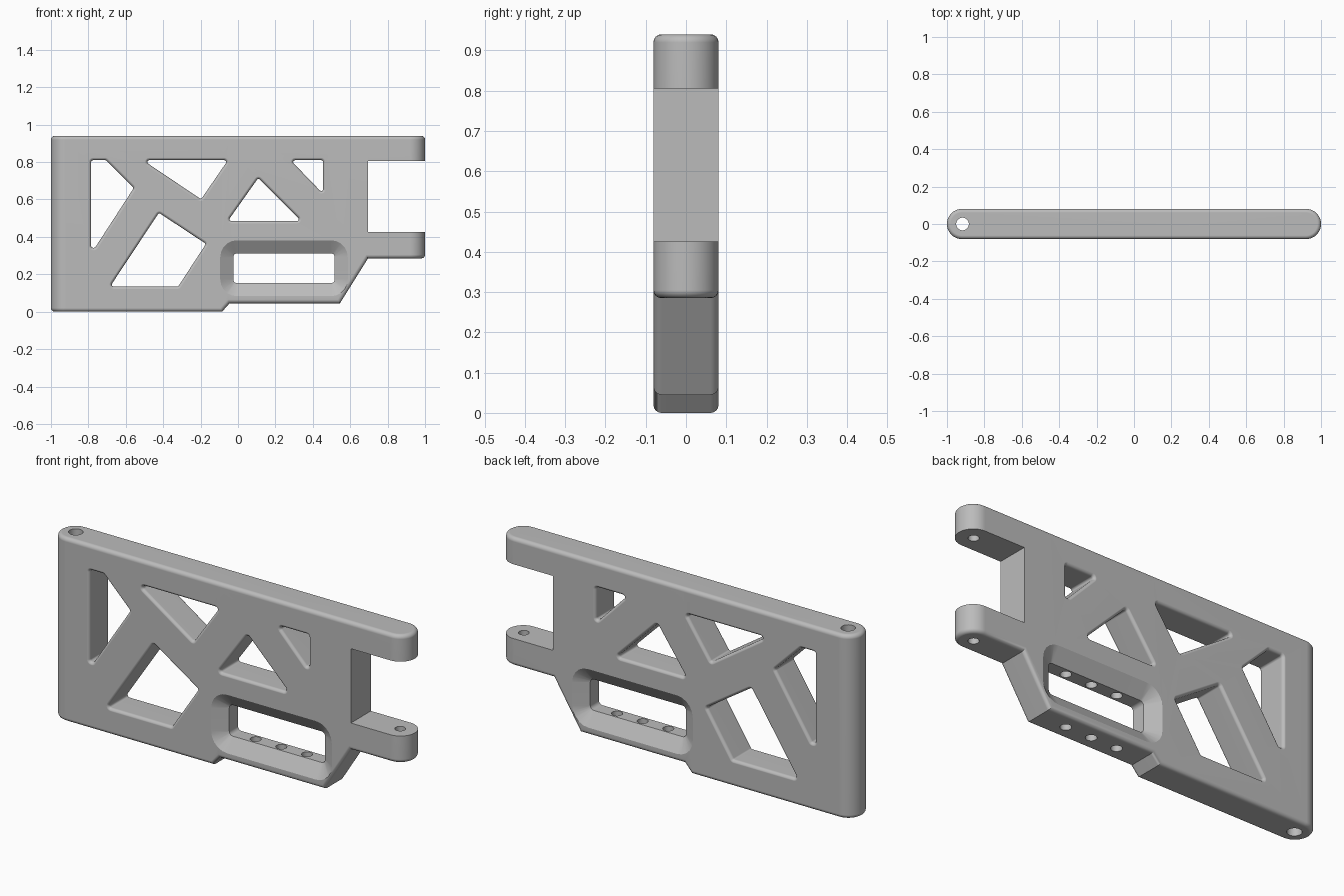
import bpy, bmesh, math

HALF = 0.081      # half thickness of the plate
TOP = 0.94
FILLET = 0.016

if "Cube" in bpy.data.objects:
    bpy.data.objects.remove(bpy.data.objects["Cube"])

grey = bpy.data.materials.new("light_grey")
grey.use_nodes = True
colour = (0.5, 0.5, 0.5, 1)
grey.diffuse_color = colour
grey.node_tree.nodes["Principled BSDF"].inputs["Base Color"].default_value = colour


def finish(bm, name):
    bmesh.ops.recalc_face_normals(bm, faces=bm.faces[:])
    mesh = bpy.data.meshes.new(name)
    bm.to_mesh(mesh)
    bm.free()
    ob = bpy.data.objects.new(name, mesh)
    bpy.context.collection.objects.link(ob)
    mesh.materials.append(grey)
    return ob


def ring(corners, radius, y, steps=5):
    """Clockwise convex polygon grown by a radius, giving rounded corners."""
    pts = []
    n = len(corners)

    def normal(a, b):
        return math.atan2(b[0] - a[0], a[1] - b[1])

    for i, c in enumerate(corners):
        start = normal(corners[i - 1], c)
        turn = (start - normal(c, corners[(i + 1) % n])) % math.tau
        for k in range(steps + 1):
            a = start - turn * k / steps
            pts.append((c[0] + radius * math.cos(a), y, c[1] + radius * math.sin(a)))
    return pts


def loft_cutter(name, corners, half_profile):
    """Cutter through the plate; half_profile lists (y, radius), mid to outside."""
    profile = [(-y, r) for y, r in reversed(half_profile)] + half_profile
    bm = bmesh.new()
    loops = [[bm.verts.new(p) for p in ring(corners, r, y)] for y, r in profile]
    for a, b in zip(loops, loops[1:]):
        for i in range(len(a)):
            bm.faces.new((a[i - 1], a[i], b[i], b[i - 1]))
    bm.faces.new(loops[0])
    bm.faces.new(loops[-1])
    return finish(bm, name)


def hole_cutter(name, x, radius, z0, z1):
    bm = bmesh.new()
    bmesh.ops.create_cone(bm, cap_ends=True, segments=32, radius1=radius,
                          radius2=radius, depth=z1 - z0)
    bmesh.ops.translate(bm, verts=bm.verts[:], vec=(x, 0, (z0 + z1) / 2))
    return finish(bm, name)


def box_cutter(name, x0, x1, z0, z1):
    bm = bmesh.new()
    bmesh.ops.create_cube(bm, size=1)
    bmesh.ops.scale(bm, verts=bm.verts[:], vec=(x1 - x0, 0.4, z1 - z0))
    bmesh.ops.translate(bm, verts=bm.verts[:], vec=((x0 + x1) / 2, 0, (z0 + z1) / 2))
    return finish(bm, name)


# Plate body: round-ended bar whose underside follows a stepped line
underside = [(-0.085, 0), (-0.045, 0.045), (0.545, 0.045), (0.695, 0.285)]


def build_body():
    bm = bmesh.new()
    steps = 20
    cx = 1 - HALF
    outline = [(x, -HALF, z) for x, z in underside]
    for k in range(steps + 1):
        a = math.pi * (k / steps - 0.5)
        outline.append((cx + HALF * math.cos(a), HALF * math.sin(a), underside[-1][1]))
    outline += [(x, HALF, z) for x, z in reversed(underside)]
    for k in range(steps + 1):
        a = math.pi * (k / steps + 0.5)
        outline.append((-cx + HALF * math.cos(a), HALF * math.sin(a), 0))
    low = [bm.verts.new(p) for p in outline]
    high = [bm.verts.new((x, y, TOP)) for x, y, z in outline]
    for i in range(len(low)):
        bm.faces.new((low[i - 1], low[i], high[i], high[i - 1]))
    bm.faces.new(high)
    # underside panels between matching front and back corners
    n = len(underside)
    back = n + steps + 1
    for i in range(n - 1):
        j = back + n - 1 - i
        bm.faces.new((low[i], low[i + 1], low[j - 1], low[j]))
    bm.faces.new(low[n - 1:back + 1])
    bm.faces.new(low[back + n - 1:] + [low[0]])
    bmesh.ops.recalc_face_normals(bm, faces=bm.faces[:])
    rim = [e for e in bm.edges
           if sum(abs(f.normal.z) > 0.1 for f in e.link_faces) == 1]
    bmesh.ops.bevel(bm, geom=rim, offset=0.02, segments=4, profile=0.5,
                    affect='EDGES', clamp_overlap=True)
    return finish(bm, "hinge_plate")


body = build_body()

# Truss windows, given by the centres of their corner rounds
windows = {
    "end_window": [(-0.775, 0.8), (-0.71, 0.8), (-0.57, 0.66), (-0.77, 0.352), (-0.775, 0.352)],
    "upper_window": [(-0.475, 0.8), (-0.073, 0.8), (-0.2, 0.615)],
    "middle_window": [(0.11, 0.7), (0.315, 0.495), (-0.035, 0.495)],
    "small_window": [(0.305, 0.8), (0.445, 0.8), (0.445, 0.655)],
    "lower_window": [(-0.42, 0.515), (-0.185, 0.36), (-0.325, 0.145), (-0.665, 0.145)],
}
corner = 0.01
flare = []
for k in range(5):
    t = math.pi / 2 * k / 4
    flare.append((HALF + 0.0004 - FILLET + FILLET * math.sin(t),
                  corner + FILLET - FILLET * math.cos(t)))
flare.append((0.11, corner + FILLET))
cutters = [loft_cutter(name, pts, flare) for name, pts in windows.items()]

# Handle slot with funnel-shaped sides
x0, x1, z0, z1 = -0.005, 0.497, 0.173, 0.292
cutters.append(loft_cutter("handle_slot", [(x0, z1), (x1, z1), (x1, z0), (x0, z0)],
                           [(0.035, 0.02), (0.1, 0.119)]))

# Fork gap, pin holes and handle screw holes
cutters.append(box_cutter("fork_gap", 0.695, 1.2, 0.425, 0.805))
cutters.append(hole_cutter("hinge_pin_hole", -0.917, 0.034, -0.1, 1.1))
cutters.append(hole_cutter("fork_pin_hole", 0.917, 0.025, 0.2, 0.88))
for x in (0.1, 0.245, 0.39):
    cutters.append(hole_cutter("screw_hole", x, 0.026, -0.05, 0.41))

bpy.context.view_layer.objects.active = body
for cutter in cutters:
    cutter.hide_render = True
    mod = body.modifiers.new("cut", 'BOOLEAN')
    mod.operation = 'DIFFERENCE'
    mod.solver = 'EXACT'
    mod.object = cutter
    bpy.ops.object.modifier_apply(modifier=mod.name)
    bpy.data.objects.remove(cutter)

# Smooth rounds with crisp edges and flat broad faces
bpy.ops.object.select_all(action='DESELECT')
body.select_set(True)
bpy.ops.object.shade_smooth_by_angle(angle=math.radians(30))
weighted = body.modifiers.new("weighted_normals", 'WEIGHTED_NORMAL')
weighted.keep_sharp = True
